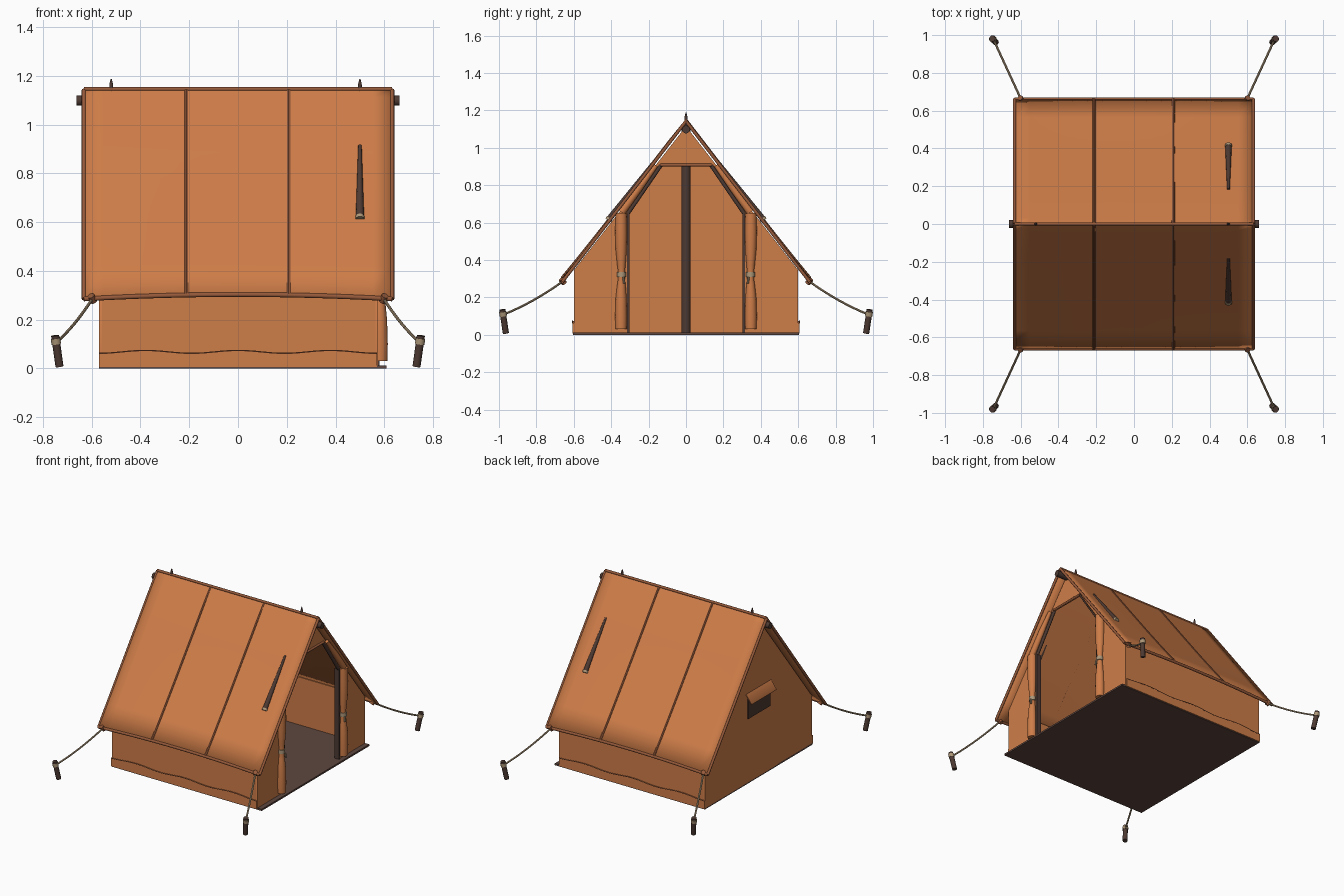
import bpy, bmesh, math
from mathutils import Vector

if "Cube" in bpy.data.objects:
    bpy.data.objects.remove(bpy.data.objects["Cube"])


def material(name, color):
    m = bpy.data.materials.new(name)
    m.diffuse_color = (*color, 1)
    m.use_nodes = True
    m.node_tree.nodes["Principled BSDF"].inputs["Base Color"].default_value = m.diffuse_color
    return m


CANVAS = material("orange canvas", (0.62, 0.205, 0.065))
TRIM = material("brown trim", (0.30, 0.10, 0.042))
WOOD = material("dark wood", (0.075, 0.042, 0.033))
FLOOR = material("groundsheet brown", (0.11, 0.062, 0.05))
ROPE = material("tan rope", (0.42, 0.31, 0.19))


def finish(name, bm, mat):
    bmesh.ops.recalc_face_normals(bm, faces=bm.faces)
    me = bpy.data.meshes.new(name)
    bm.to_mesh(me)
    bm.free()
    ob = bpy.data.objects.new(name, me)
    bpy.context.collection.objects.link(ob)
    me.materials.append(mat)
    smooth(ob)
    return ob


def smooth(ob):
    bpy.ops.object.select_all(action='DESELECT')
    ob.select_set(True)
    bpy.context.view_layer.objects.active = ob
    bpy.ops.object.shade_smooth_by_angle(angle=math.radians(40))


def box(name, lo, hi, mat):
    bm = bmesh.new()
    bmesh.ops.create_cube(bm, size=1)
    for v in bm.verts:
        v.co = [lo[i] + (v.co[i] + 0.5) * (hi[i] - lo[i]) for i in range(3)]
    return finish(name, bm, mat)


def panel(name, pts, direction, mat):
    """Flat outline extruded along a direction."""
    bm = bmesh.new()
    f = bm.faces.new([bm.verts.new(p) for p in pts])
    ext = bmesh.ops.extrude_face_region(bm, geom=[f])
    bmesh.ops.translate(bm, vec=direction,
                        verts=[g for g in ext["geom"] if isinstance(g, bmesh.types.BMVert)])
    # extrude_face_region keeps the source face, so the panel is closed
    return finish(name, bm, mat)


def tube(name, pts, radii, mat, sides=10):
    """Capped tube through points, with one radius or one per point."""
    if not isinstance(radii, (list, tuple)):
        radii = [radii] * len(pts)
    pts = [Vector(p) for p in pts]
    bm = bmesh.new()
    rings = []
    for i, p in enumerate(pts):
        d = (pts[min(i + 1, len(pts) - 1)] - pts[max(i - 1, 0)]).normalized()
        ref = Vector((0, 0, 1)) if abs(d.z) < 0.95 else Vector((1, 0, 0))
        u = d.cross(ref).normalized()
        w = d.cross(u)
        angles = [2 * math.pi * k / sides for k in range(sides)]
        rings.append([bm.verts.new(p + radii[i] * (u * math.cos(a) + w * math.sin(a)))
                      for a in angles])
    for a, b in zip(rings, rings[1:]):
        for k in range(sides):
            j = (k + 1) % sides
            bm.faces.new((a[k], a[j], b[j], b[k]))
    bm.faces.new(rings[0])
    bm.faces.new(rings[-1])
    return finish(name, bm, mat)


HALF = 0.632     # half roof length
RIDGE, EAVE_Y, EAVE_Z = 1.142, 0.66, 0.285


def roof_point(x, t, lift=0.0):
    """t runs from -1 (front eave) over 0 (ridge) to 1 (back eave)."""
    a = abs(t)
    s = 1 if t >= 0 else -1
    bow = 0.018 * (1 - (x / HALF) ** 2) * a ** 4
    slope = math.hypot(EAVE_Y, RIDGE - EAVE_Z)
    ny, nz = (RIDGE - EAVE_Z) / slope, EAVE_Y / slope
    return Vector((x, s * (a * EAVE_Y + lift * ny),
                   RIDGE + a * (EAVE_Z - RIDGE) + bow + lift * nz))


# Roof canvas, gently bowed at the eaves
NX = 16
ts = [-1, -0.85, -0.6, -0.3, -0.04, 0, 0.04, 0.3, 0.6, 0.85, 1]
xs = [-HALF + 2 * HALF * i / NX for i in range(NX + 1)]
bm = bmesh.new()
grid = [[bm.verts.new(roof_point(x, t)) for t in ts] for x in xs]
for a, b in zip(grid, grid[1:]):
    for k in range(len(ts) - 1):
        bm.faces.new((a[k], b[k], b[k + 1], a[k + 1]))
roof = finish("roof_canvas", bm, CANVAS)
mod = roof.modifiers.new("thickness", 'SOLIDIFY')
mod.thickness = 0.012
mod.offset = 0

# Ridge piping, eave piping, rake piping and roof seams
tube("ridge_piping", [(-HALF, 0, RIDGE + 0.003), (HALF, 0, RIDGE + 0.003)], 0.009, TRIM)
for s, side in ((-1, "front"), (1, "back")):
    tube(f"{side}_eave_piping", [roof_point(x, s) for x in xs], 0.010, TRIM)
    for x in (-HALF, HALF):
        tube(f"{side}_rake_piping", [roof_point(x, 0), roof_point(x, s)], 0.009, TRIM)
    for x in (-0.212, 0.208):
        tube(f"{side}_roof_seam", [roof_point(x, s * k / 8, 0.003) for k in range(9)],
             0.009, TRIM, 8)
    # Tapered roof fitting with a tan cap
    top, low = roof_point(0.5, s * 0.27, 0.006), roof_point(0.5, s * 0.61, 0.006)
    tube(f"{side}_roof_strut", [top, low], [0.007, 0.017], WOOD)
    tube(f"{side}_strut_cap", [low, low + (low - top).normalized() * 0.015], 0.019, ROPE)

# Ridge pole, finials and rear pole
tube("ridge_pole", [(-0.663, 0, 1.098), (0.663, 0, 1.098)], 0.021, WOOD, 14)
for x in (-0.52, 0.5):
    tube("finial", [(x, 0, 1.11), (x, 0, 1.165), (x, 0, 1.188)], [0.008, 0.008, 0.002], WOOD)
tube("rear_pole", [(-0.535, 0, 0.01), (-0.535, 0, 1.1)], 0.025, WOOD, 14)

# Groundsheet
box("groundsheet", (-0.57, -0.603, 0), (0.608, 0.603, 0.012), FLOOR)

# Gables: closed rear, front with door opening
peak = [(0.6, 0.345), (0, 1.115), (-0.6, 0.345)]
door = [(-0.31, 0.65), (-0.135, 0.905), (0.135, 0.905), (0.31, 0.65)]
rear = [(-0.6, 0.008), (0.6, 0.008)] + peak
front = [(-0.6, 0.008), (-0.31, 0.008)] + door + [(0.31, 0.008), (0.6, 0.008)] + peak
panel("rear_gable", [(-0.57, y, z) for y, z in rear], (0.012, 0, 0), CANVAS)
panel("door_gable", [(0.563, y, z) for y, z in front], (0.012, 0, 0), CANVAS)

# Side walls with wavy mud skirts
for s, side in ((-1, "front"), (1, "back")):
    box(f"{side}_wall", (-0.57, min(s * 0.588, s * 0.6), 0.008),
        (0.575, max(s * 0.588, s * 0.6), 0.35), CANVAS)
    wave = [(0.57 - 1.14 * i / 32, s * 0.6,
             0.068 - 0.006 * math.cos(6 * math.pi * i / 32)) for i in range(33)]
    panel(f"{side}_skirt", [(-0.57, s * 0.6, 0.006), (0.57, s * 0.6, 0.006)] + wave,
          (0, s * 0.008, 0), CANVAS)
    tube(f"{side}_skirt_hem", [(x, y + s * 0.007, z) for x, y, z in wave], 0.003, TRIM, 6)

# Door frame and tied door rolls
tube("door_header", [(0.577, -0.135, 0.908), (0.577, 0.135, 0.908)], 0.008, TRIM)
for s in (-1, 1):
    y = s * 0.309
    box("door_jamb", (0.545, y - 0.006, 0.01), (0.58, y + 0.006, 0.65), WOOD)
    tube("door_slanted_edge", [(0.57, s * 0.31, 0.65), (0.57, s * 0.135, 0.905)], 0.011, WOOD)
    tube("slanted_door_roll", [(0.585, s * 0.345, 0.655), (0.585, s * 0.25, 0.785),
                               (0.585, s * 0.16, 0.905)], [0.022, 0.02, 0.012], CANVAS)
    shape = [(0.03, 0.03), (0.1, 0.032), (0.2, 0.029), (0.27, 0.022), (0.32, 0.016),
             (0.37, 0.022), (0.45, 0.029), (0.55, 0.032), (0.65, 0.03)]
    tube("door_roll", [(0.583, s * (0.347 - 0.15 * (0.032 - r)), z) for z, r in shape],
         [r for z, r in shape], CANVAS, 14)
    tube("door_tie", [(0.583, s * 0.345, 0.308), (0.583, s * 0.345, 0.335)], 0.024, ROPE, 12)
    tube("tie_end", [(0.605, s * 0.335, 0.31), (0.607, s * 0.33, 0.275)], 0.006, ROPE, 8)

# Rear window with a small awning
box("rear_window", (-0.576, -0.125, 0.46), (-0.568, 0.125, 0.60), WOOD)
panel("window_awning", [(-0.57, -0.14, 0.63), (-0.57, 0.14, 0.63),
                        (-0.61, 0.14, 0.575), (-0.61, -0.14, 0.575)], (0, 0, 0.009), CANVAS)

# Guy ropes, grommets and pegs at the four corners
for sx in (-1, 1):
    for sy in (-1, 1):
        def at(x, y, z):
            return Vector((sx * x, sy * y, z))
        path = []
        for i in range(9):
            k = i / 8
            p = at(0.598, 0.66, 0.285).lerp(at(0.742, 0.972, 0.11), k)
            p.z -= 0.05 * k * (1 - k)
            path.append(p)
        tube("guy_rope", path, 0.006, ROPE, 8)
        tube("rope_grommet", [at(0.592, 0.65, 0.275), at(0.603, 0.668, 0.298)], 0.015, TRIM)
        tube("peg", [at(0.732, 0.963, 0.008), at(0.75, 0.982, 0.135)], 0.0165, WOOD, 12)
        tube("peg_knot", [at(0.745, 0.977, 0.1), at(0.7485, 0.98, 0.123)], 0.0195, ROPE, 12)
